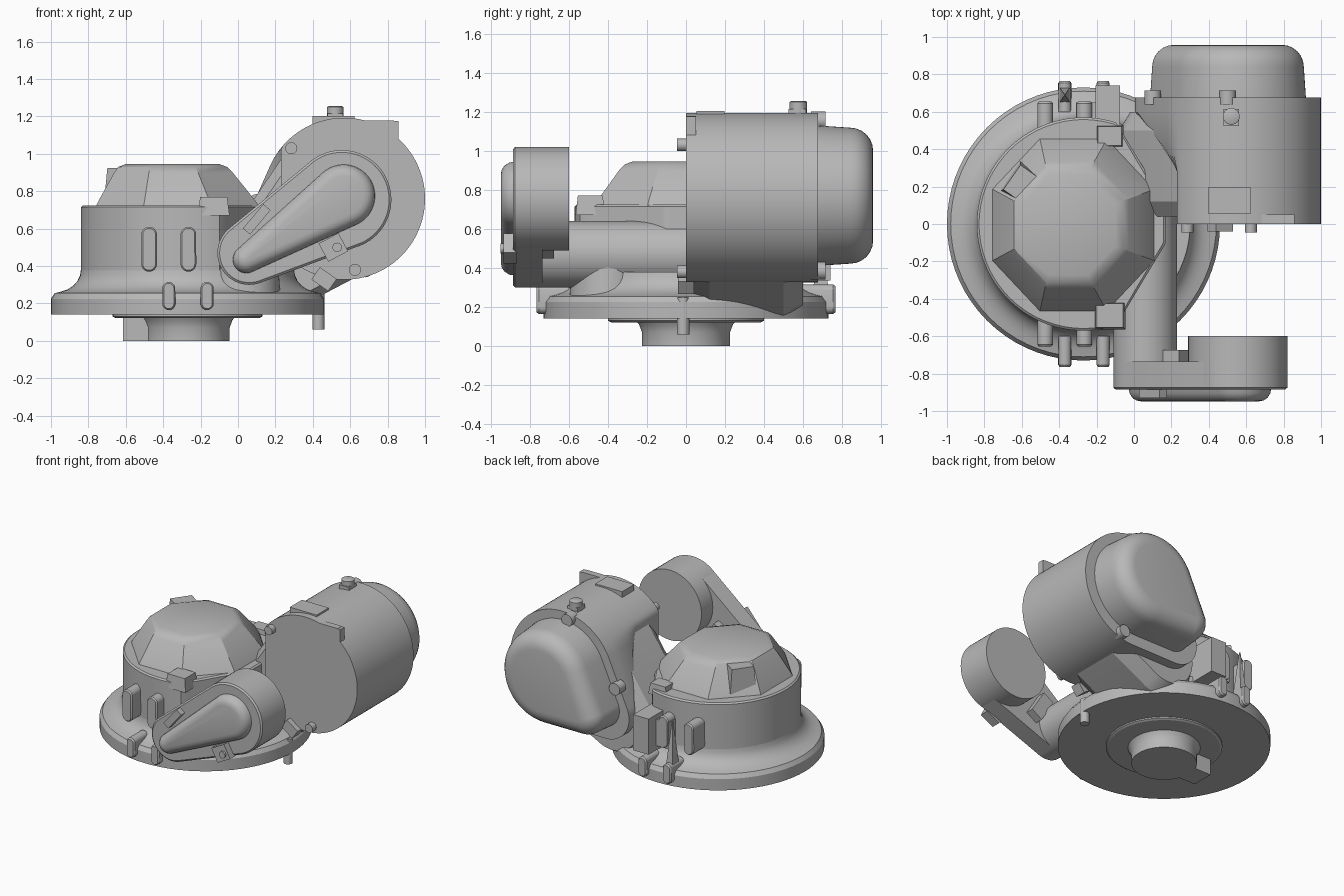
import bpy, bmesh, math
from math import sin, cos, pi, radians
from mathutils import Vector

cube = bpy.data.objects.get("Cube")
if cube:
    bpy.data.objects.remove(cube)

grey = bpy.data.materials.new("cast_grey")
grey.use_nodes = True
COLOUR = (0.48, 0.48, 0.48, 1)
grey.diffuse_color = COLOUR
grey.node_tree.nodes["Principled BSDF"].inputs["Base Color"].default_value = COLOUR


def finish(name, bm):
    bmesh.ops.recalc_face_normals(bm, faces=bm.faces)
    mesh = bpy.data.meshes.new(name)
    bm.to_mesh(mesh)
    bm.free()
    mesh.materials.append(grey)
    ob = bpy.data.objects.new(name, mesh)
    bpy.context.collection.objects.link(ob)
    bpy.ops.object.select_all(action='DESELECT')
    ob.select_set(True)
    bpy.context.view_layer.objects.active = ob
    bpy.ops.object.shade_smooth_by_angle(angle=radians(28))
    return ob


def loft(name, rings):
    """Skin a list of equal-length point rings and cap both ends."""
    bm = bmesh.new()
    loops = [[bm.verts.new(p) for p in ring] for ring in rings]
    n = len(loops[0])
    for a, b in zip(loops, loops[1:]):
        for i in range(n):
            j = (i + 1) % n
            bm.faces.new((a[i], a[j], b[j], b[i]))
    bm.faces.new(loops[0])
    bm.faces.new(loops[-1])
    return finish(name, bm)


def hull(c1, r1, c2, r2, n=72):
    """Outline around two circles, as if wrapped by a belt."""
    pts = []
    for i in range(n):
        d = Vector((cos(2 * pi * i / n), sin(2 * pi * i / n)))
        p, q = Vector(c1), Vector(c2)
        pts.append(p + d * r1 if p.dot(d) + r1 >= q.dot(d) + r2 else q + d * r2)
    return pts


def along_y(outline, y):
    return [(p[0], y, p[1]) for p in outline]


def turned(name, profile, x=0.0, y=0.0, n=72):
    return loft(name, [[(x + r * cos(2 * pi * i / n), y + r * sin(2 * pi * i / n), z)
                        for i in range(n)] for r, z in profile])


def box(name, centre, size, tilt=0, axis='Y', taper=1.0):
    ob = loft(name, [[(sx * t * size[0] / 2, sy * t * size[1] / 2, sz * size[2] / 2)
                      for sx, sy in ((-1, -1), (1, -1), (1, 1), (-1, 1))]
                     for sz, t in ((-1, 1), (1, taper))])
    ob.location = centre
    ob.rotation_euler['XYZ'.index(axis)] = radians(tilt)
    return ob


def rod(name, x, z, r, y0, y1):
    c = (x, z)
    return loft(name, [along_y(hull(c, r, c, r, 24), y) for y in (y0, y1)])


CX = -0.27  # axis of the main housing

# Mounting flange with a curved shoulder
shoulder = [(0.73 - 0.02, 0.255)] + [
    (0.57 + 0.14 * (1 - sin(t * pi / 12)), 0.38 - 0.12 * cos(t * pi / 12)) for t in range(1, 7)]
turned("flange", [(0.73, 0.14), (0.73, 0.225)] + shoulder, CX)


# Main drum, round on one side and chamfered toward the motor
def drum_ring(z, grow=0.0, n=144):
    ring = []
    for i in range(n):
        a = 2 * pi * i / n - pi
        r = 0.57
        if abs(a) < radians(75):
            r = min(r, 0.44 / cos(a), 0.43 / cos(abs(a) - radians(31)))
        r += grow
        ring.append((CX + r * cos(a), r * sin(a), z))
    return ring


loft("drum", [drum_ring(0.3), drum_ring(0.715), drum_ring(0.725, -0.012)])

# Faceted dome on top of the drum
loft("dome", [[(cx + r * 0.94 * cos(a), r * sin(a) - 0.005, z)
               for a in (radians(22.5 + 45 * k) for k in range(8))]
              for r, cx, z in ((0.5, -0.325, 0.72), (0.49, -0.325, 0.74), (0.365, -0.345, 0.9),
                               (0.335, -0.35, 0.93), (0.29, -0.35, 0.945))])
box("dome_bump", (-0.61, 0.22, 0.81), (0.13, 0.2, 0.23), -35, 'Z', 0.8)
box("front_tab", (-0.13, -0.49, 0.72), (0.17, 0.15, 0.1), 0, 'Z', 0.85)
box("back_tab", (-0.13, 0.47, 0.72), (0.15, 0.12, 0.08), 0, 'Z', 0.85)

# Output boss, seal ring and locating pin underneath
turned("output_boss", [(0.225, 0), (0.225, 0.07), (0.24, 0.11), (0.27, 0.15)], CX)
box("boss_tab", (-0.525, 0, 0.07), (0.18, 0.17, 0.14))
turned("seal_ring", [(0.385, 0.122), (0.4, 0.13), (0.4, 0.15)], CX)
turned("locating_pin", [(0.032, 0.06), (0.032, 0.25)], 0.43, -0.015, 24)

# Shaft tube running to the gear case
SHAFT, GEAR = (0.06, 0.47), (0.555, 0.755)
rod_outline = hull(SHAFT, 0.17, SHAFT, 0.17)
loft("shaft_tube", [along_y(rod_outline, y) for y in (-0.76, 0.3)])
turned("tube_saddle", [(0.2, 0.2), (0.18, 0.48)], 0.03, -0.4)

# Gear case with a raised cover
loft("gear_case", [along_y(hull(GEAR, 0.265 - i, SHAFT, 0.17 - i), y)
                   for y, i in ((-0.735, 0), (-0.875, 0), (-0.885, 0.012))])
loft("gear_drum", [along_y(hull(GEAR, r, GEAR, r), y)
                   for y, r in ((-0.6, 0.265), (-0.87, 0.265))])
loft("gear_cover", [along_y(hull((0.565, 0.775), 0.17 - i, (0.045, 0.435), 0.075 - i), y)
                    for y, i in ((-0.87, 0), (-0.905, 0.006), (-0.93, 0.022),
                                 (-0.943, 0.042), (-0.948, 0.065))])
box("cover_lug_upper", (0.1, -0.9, 0.65), (0.05, 0.06, 0.17), 40)
box("cover_lug_lower", (0.51, -0.9, 0.5), (0.12, 0.07, 0.11), -28)
rod("cover_screw", 0.53, 0.5, 0.025, -0.88, -0.95)
box("gear_web", (0.25, -0.71, 0.56), (0.1, 0.07, 0.2), -32)

# Motor housing, trimmed flat at its front and swelling to the rear
MOTOR = (0.567, 0.76)
full = hull(MOTOR, 0.433, (0.2, 0.52), 0.195, 96)
middle = hull(MOTOR, 0.433, (0.3, 0.58), 0.245, 96)


def trim(outline, limit):
    return [(max(p[0], limit), p[1]) for p in outline]


front = hull(MOTOR, 0.433, MOTOR, 0.433, 96)
loft("motor_housing", [along_y(trim(front, 0.23), 0), along_y(trim(front, 0.23), 0.28),
                       along_y(trim(middle, 0.13), 0.4), along_y(full, 0.6), along_y(full, 0.675)])

# Neck joining the motor to the flange
loft("motor_neck", [along_y(hull((0.57, 0.76), 0.4 - i, (0.2, 0.43), 0.28 - i), y)
                    for y, i in ((0.04, 0.05), (0.12, 0), (0.5, 0), (0.6, 0.06))])

# Rounded rear motor cap
rear = [(0.66, 0), (0.84, 0.012)] + [
    (0.84 + 0.118 * sin(t * pi / 12), 0.012 + 0.118 * (1 - cos(t * pi / 12))) for t in range(1, 7)]
loft("motor_cap", [along_y(hull((0.56, 0.77), 0.36 - i, (0.235, 0.56), 0.15 - i), y)
                   for y, i in rear])

# Motor details: cap ears, screws, vent nub, label plate and corner ear
for i, (x, z) in enumerate(((0.5, 1.155), (0.1, 0.74), (0.68, 0.385))):
    rod("cap_ear_%d" % i, x, z, 0.045, 0.64, 0.715)
for i, (x, z) in enumerate(((0.285, 1.03), (0.625, 0.38))):
    rod("motor_screw_%d" % i, x, z, 0.032, 0.1, -0.045)
box("vent_base", (0.52, 0.57, 1.18), (0.085, 0.09, 0.07))
turned("vent_nub", [(0.045, 1.18), (0.045, 1.25), (0.035, 1.255)], 0.52, 0.575, 24)
box("label_plate", (0.51, 0.125, 1.18), (0.225, 0.145, 0.046))
box("corner_ear", (0.72, 0.025, 1.12), (0.23, 0.05, 0.115))
box("corner_ear_tip", (0.845, 0.025, 1.1), (0.025, 0.05, 0.15))
box("lower_hook", (0.46, 0.0, 0.33), (0.11, 0.08, 0.08), 35)


# Bolt lugs around the drum and the flange
def lug(name, x, z0, z1, y0, y1, r=0.042):
    loft(name, [along_y(hull((x, z0 + r), r - i, (x, z1 - r), r - i, 32), y)
                for y, i in ((y0, 0), (y1 * 0.985, 0), (y1, 0.008))])


for side, label in ((-1, "front"), (1, "back")):
    for x in (-0.475, -0.265):
        lug("%s_drum_lug" % label, x, 0.37, 0.61, side * 0.45, side * 0.655)
    for x in (-0.37, -0.165):
        lug("%s_flange_lug" % label, x, 0.165, 0.315, side * 0.6, side * 0.765, 0.035)
box("connector_block", (-0.14, 0.63, 0.47), (0.13, 0.22, 0.27))
box("connector_step", (-0.25, 0.59, 0.47), (0.12, 0.12, 0.2))
box("rib_spike", (-0.37, 0.69, 0.4), (0.07, 0.1, 0.42), 0, 'Z', 0.08)
